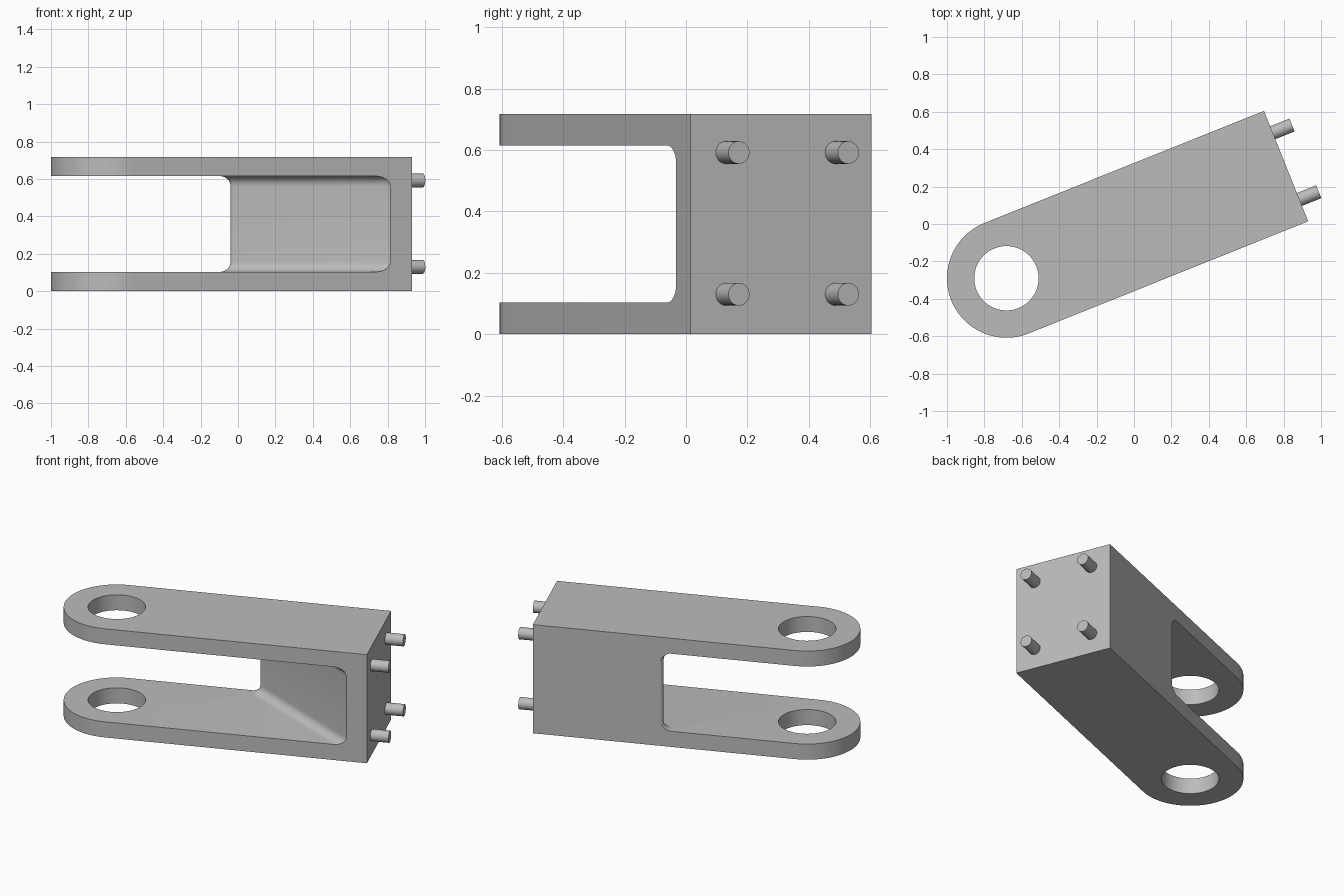
import bpy, bmesh
from math import sin, cos, asin, pi, radians
from mathutils import Matrix

if "Cube" in bpy.data.objects:
    bpy.data.objects.remove(bpy.data.objects["Cube"])

R, LENGTH, HEIGHT = 0.318, 1.611, 0.717      # arm half width, eye to end face, height
SLOT_LOW, SLOT_HIGH = 0.103, 0.615
FILLET, TIP = 0.055, 0.02                    # slot fillet and rounded wall tip
WALL_ANGLE = radians(-42.1)
PLACE = Matrix.Translation((-0.682, -0.29, 0)) @ Matrix.Rotation(radians(21.85), 4, "Z")

grey = bpy.data.materials.new("plain grey")
grey.use_nodes = True
colour = (0.5, 0.5, 0.5, 1)
grey.diffuse_color = colour
grey.node_tree.nodes["Principled BSDF"].inputs["Base Color"].default_value = colour


def loft(name, rings):
    """Closed solid through a stack of equal-length rings of points."""
    bm = bmesh.new()
    loops = [[bm.verts.new(p) for p in ring] for ring in rings]
    for a, b in zip(loops, loops[1:]):
        for i in range(len(a)):
            j = (i + 1) % len(a)
            bm.faces.new((a[i], a[j], b[j], b[i]))
    bm.faces.new(loops[0])
    bm.faces.new(loops[-1])
    bmesh.ops.recalc_face_normals(bm, faces=bm.faces)
    mesh = bpy.data.meshes.new(name)
    bm.to_mesh(mesh)
    bm.free()
    mesh.materials.append(grey)
    obj = bpy.data.objects.new(name, mesh)
    bpy.context.collection.objects.link(obj)
    obj.matrix_world = PLACE
    return obj


def smooth(obj):
    bpy.ops.object.select_all(action="DESELECT")
    obj.select_set(True)
    bpy.context.view_layer.objects.active = obj
    bpy.ops.object.shade_smooth_by_angle(angle=radians(30))


def circle(r, start=0.0, sweep=2 * pi, n=64, ends=0):
    return [(r * cos(start + sweep * i / n), r * sin(start + sweep * i / n))
            for i in range(n + ends)]


def slot_section(z, grow):
    """Slot outline: diagonal back wall with a rounded tip, pushed out by grow."""
    cx, cy, r = 0.833, R - TIP, TIP + grow
    start = pi - asin((TIP - 0.001) / r)
    end = WALL_ANGLE + 1.5 * pi
    arc = [(cx + x, cy + y) for x, y in circle(r, start, end - start, 12, 1)]
    x, y = arc[-1]
    reach = (y + R + 0.1) / -sin(WALL_ANGLE)
    pts = [(-0.6, R + 0.1), (arc[0][0], R + 0.1), *arc,
           (x + reach * cos(WALL_ANGLE), -R - 0.1), (-0.6, -R - 0.1)]
    return [(px, py, z) for px, py in pts]


# Fork body: round-ended bar
outline = circle(R, pi / 2, pi, 48, 1) + [(LENGTH, -R), (LENGTH, R)]
body = loft("fork_body", [[(x, y, z) for x, y in outline] for z in (0, HEIGHT)])

# Slot cutter with filleted top and bottom
steps = [(FILLET * (1 - cos(a)), FILLET * (1 - sin(a)))
         for a in (pi / 2 * i / 8 for i in range(9))]
rings = [slot_section(SLOT_LOW + h, d) for h, d in steps]
rings += [slot_section(SLOT_HIGH - h, d) for h, d in reversed(steps)]
slot = loft("slot_cutter", rings)

# Eye hole cutter through both prongs
hole = loft("hole_cutter", [[(x, y, z) for x, y in circle(0.172)]
                            for z in (-0.1, HEIGHT + 0.1)])

for cutter in (slot, hole):
    mod = body.modifiers.new(cutter.name, "BOOLEAN")
    mod.operation, mod.solver, mod.object = "DIFFERENCE", "EXACT", cutter
    bpy.context.view_layer.objects.active = body
    bpy.ops.object.modifier_apply(modifier=mod.name)
for cutter in (slot, hole):
    bpy.data.objects.remove(cutter)
smooth(body)

# Four locating pins on the end face
for side, s in (("right", -1), ("left", 1)):
    for level, t in (("lower", -1), ("upper", 1)):
        y0, z0 = 0.192 * s, 0.361 + 0.231 * t
        pin = loft(f"{level}_{side}_pin",
                   [[(u, y0 + a, z0 + b) for a, b in circle(0.037, n=32)]
                    for u in (LENGTH - 0.02, 1.722)])
        smooth(pin)
